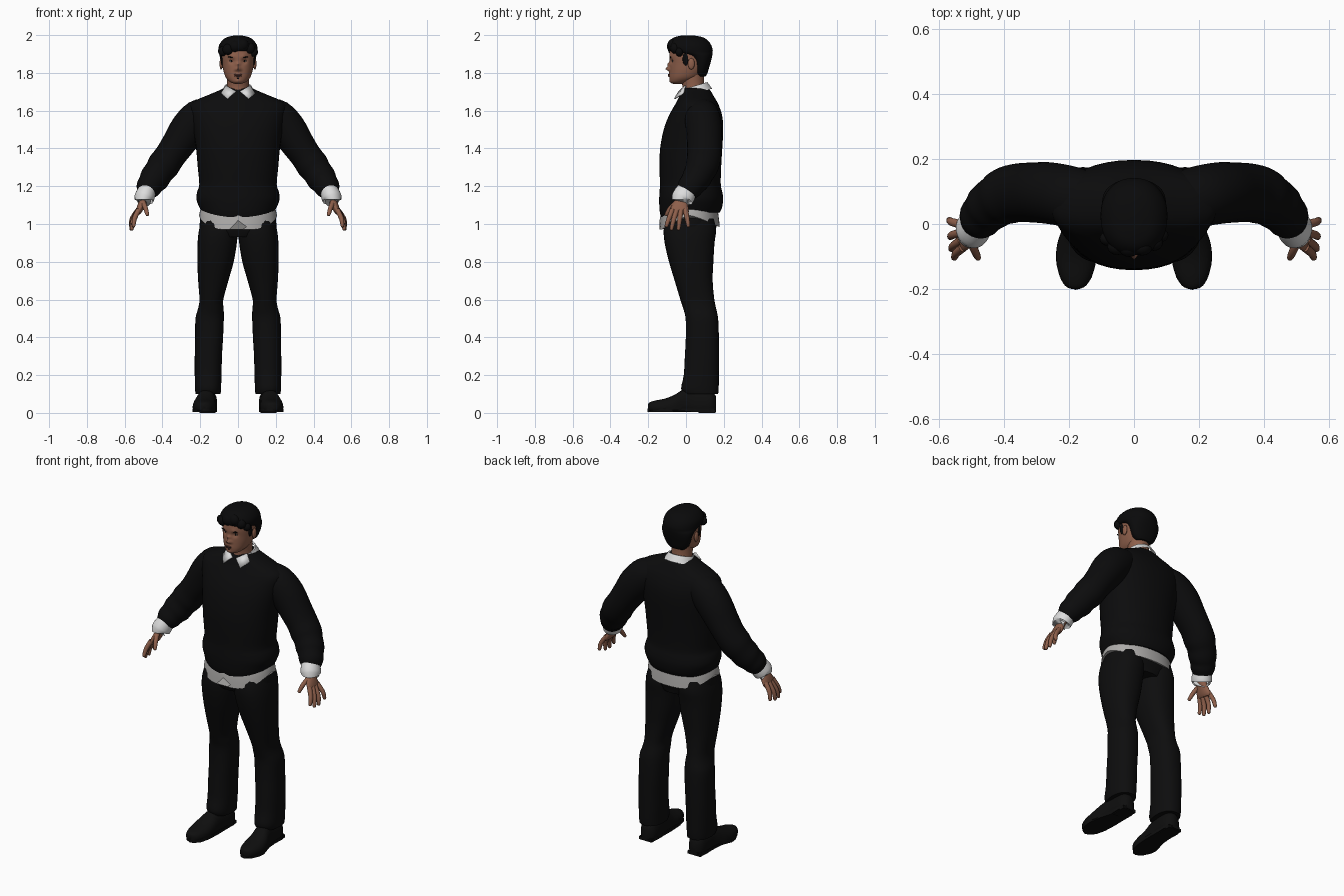
import bpy, bmesh, math
from mathutils import Vector


def material(name, rgb):
    m = bpy.data.materials.new(name)
    m.diffuse_color = (*rgb, 1)
    return m


KNIT = material("black knit", (0.0035, 0.0035, 0.0038))
CLOTH = material("black trouser cloth", (0.0040, 0.0040, 0.0042))
LEATHER = material("black leather", (0.0045, 0.0045, 0.0045))
HAIR = material("black hair", (0.0030, 0.0030, 0.0032))
WHITE = material("white shirt", (0.72, 0.72, 0.72))
GREY = material("shaded shirt", (0.42, 0.41, 0.40))
SKIN = material("skin", (0.27, 0.115, 0.070))
LIP = material("lip", (0.17, 0.060, 0.045))
EYE = material("eye white", (0.40, 0.36, 0.33))


def finish(bm, name, mat, mirror=False, angle=50):
    bmesh.ops.recalc_face_normals(bm, faces=bm.faces)
    me = bpy.data.meshes.new(name)
    bm.to_mesh(me)
    bm.free()
    me.materials.append(mat)
    ob = bpy.data.objects.new(name, me)
    bpy.context.collection.objects.link(ob)
    bpy.ops.object.select_all(action='DESELECT')
    ob.select_set(True)
    bpy.context.view_layer.objects.active = ob
    bpy.ops.object.shade_smooth_by_angle(angle=math.radians(angle))
    if mirror:
        ob.modifiers.new("mirror", 'MIRROR').use_mirror_merge = False
    return ob


def smooth_rows(rows, steps):
    """Catmull-Rom interpolation of section rows."""
    out, n = [], len(rows)
    for i in range(n - 1):
        a, b, c, d = (rows[max(0, min(n - 1, i + k))] for k in (-1, 0, 1, 2))
        for s in range(steps):
            t = s / steps
            out.append([0.5 * (2*q + (r - p)*t + (2*p - 5*q + 4*r - s_)*t*t
                               + (3*q - p - 3*r + s_)*t**3) for p, q, r, s_ in zip(a, b, c, d)])
    return out + [list(rows[-1])]


def loft(name, rows, mat, axis='path', sides=24, steps=3, power=2.0, caps=True,
         mirror=False, rule=None, angle=50):
    """Skin sections (x, y, z, radius a, radius b); axis fixes the section plane."""
    rows = smooth_rows(rows, steps)
    pts = [Vector(r[:3]) for r in rows]
    bm, rings = bmesh.new(), []
    for i, r in enumerate(rows):
        if axis == 'z':
            u, v = Vector((1, 0, 0)), Vector((0, 1, 0))
        elif axis == 'y':
            u, v = Vector((1, 0, 0)), Vector((0, 0, 1))
        else:
            t = (pts[min(i + 1, len(pts) - 1)] - pts[max(i - 1, 0)]).normalized()
            v = Vector((0, 1, 0))
            v = (v - t * v.dot(t)).normalized()
            u = t.cross(v)
        ring = []
        for k in range(sides):
            a = 2 * math.pi * k / sides
            c, s = math.cos(a), math.sin(a)
            c = math.copysign(abs(c) ** (2 / power), c)
            s = math.copysign(abs(s) ** (2 / power), s)
            p = pts[i] + u * c * max(r[3], .001) + v * s * max(r[4], .001)
            ring.append(bm.verts.new(rule(p, i, len(rows)) if rule else p))
        rings.append(ring)
    for lo, hi in zip(rings, rings[1:]):
        for k in range(sides):
            j = (k + 1) % sides
            bm.faces.new((lo[k], lo[j], hi[j], hi[k]))
    if caps:
        bm.faces.new(rings[0])
        bm.faces.new(rings[-1])
    return finish(bm, name, mat, mirror, angle)


def upright(rows, x=0):
    """(z, front y, back y, half width[, centre x]) to section rows."""
    return [((r[4] if len(r) > 4 else x), (r[1] + r[2]) / 2, r[0], r[3], (r[2] - r[1]) / 2)
            for r in rows]


def blob(name, loc, size, mat, mirror=False, tilt=0.0):
    bm = bmesh.new()
    bmesh.ops.create_uvsphere(bm, u_segments=16, v_segments=10, radius=1)
    for v in bm.verts:
        x, y, z = (v.co[i] * size[i] for i in range(3))
        v.co = Vector(loc) + Vector((x, y, z + x * tilt))
    return finish(bm, name, mat, mirror)


# Sweater body, hem dipping at the front
def hem(p, i, n):
    if p.z < 1.10 and p.y < 0:
        p.z -= 0.035 * (-p.y / 0.14) * (1.10 - p.z) / 0.04
    return p


loft("sweater_body", upright([
    (1.06, -.130, .178, .190), (1.085, -.140, .190, .203), (1.13, -.142, .197, .220),
    (1.17, -.140, .192, .216), (1.21, -.138, .184, .205), (1.30, -.140, .186, .213),
    (1.40, -.137, .192, .222), (1.50, -.118, .197, .238), (1.57, -.092, .192, .250),
    (1.625, -.062, .175, .255), (1.655, -.045, .160, .222), (1.68, -.034, .145, .165),
    (1.705, -.022, .130, .105), (1.72, -.012, .115, .075)]),
    KNIT, 'z', 40, 3, 2.2, rule=hem)

# Sleeves with bunched folds toward the wrist
loft("sleeve", [
    (.14, .075, 1.600, .075, .085), (.20, .085, 1.565, .098, .094), (.26, .095, 1.505, .098, .095),
    (.315, .097, 1.425, .088, .092), (.36, .096, 1.360, .082, .090), (.395, .086, 1.310, .085, .088),
    (.420, .072, 1.275, .078, .080), (.443, .054, 1.240, .079, .077), (.460, .036, 1.215, .069, .070),
    (.475, .018, 1.190, .066, .067), (.487, .002, 1.165, .051, .056)],
    KNIT, mirror=True)

# Shirt cuffs and tail
loft("shirt_cuff", [(.478, .010, 1.185, .046, .054), (.490, -.008, 1.155, .052, .059),
                    (.499, -.020, 1.132, .052, .059), (.499, -.020, 1.130, .042, .049)],
     WHITE, steps=2, mirror=True)


def tail(p, i, n):
    w = 1 - i / (n - 1)
    c = min(1, abs(p.y - .02) / .15)
    drop = (.075 if p.y < .02 else .058) * c ** 1.3
    if p.y < 0:
        drop *= min(1, .35 + abs(p.x) / .04)
    p.z -= w * drop
    return p


loft("shirt_tail", upright([(1.045, -.140, .179, .206), (1.075, -.132, .172, .200),
                            (1.10, -.120, .165, .190)]), GREY, 'z', 64, 2, 2.2, rule=tail)

# Trousers
loft("trouser_seat", upright([(.93, -.100, .145, .12), (.96, -.112, .152, .190),
                              (1.00, -.120, .164, .203), (1.09, -.120, .165, .190)]),
     CLOTH, 'z', 40, 3, 2.2)
loft("trouser_leg", upright([
    (.100, -.012, .170, .066, .158), (.130, -.026, .173, .069, .159), (.20, -.012, .174, .071, .158),
    (.30, -.006, .175, .072, .157), (.40, -.001, .174, .074, .153), (.50, -.002, .170, .075, .150),
    (.55, -.014, .160, .068, .144), (.60, -.030, .150, .063, .141), (.70, -.060, .141, .080, .131),
    (.80, -.090, .145, .096, .119), (.90, -.113, .151, .104, .110), (.97, -.118, .160, .102, .104),
    (1.03, -.105, .15, .09, .10)]), CLOTH, 'z', 28, 3, 2.3, mirror=True)


# Shoes with flat soles and a heel
def floor(p, i, n):
    p.z = max(p.z, .012)
    return p


loft("shoe_upper", [
    (.180, -.200, .030, .012, .018), (.180, -.190, .030, .032, .027), (.179, -.160, .030, .050, .036),
    (.178, -.110, .030, .062, .046), (.176, -.060, .034, .060, .062), (.170, -.020, .040, .053, .080),
    (.163, .030, .045, .048, .084), (.160, .090, .045, .050, .080), (.160, .135, .045, .045, .070),
    (.160, .160, .042, .022, .045)], LEATHER, 'y', 24, 3, 2.3, mirror=True, rule=floor)
bm = bmesh.new()
outline = [(.180, -.203), (.212, -.185), (.236, -.135), (.240, -.095), (.222, -.02), (.210, .05),
           (.212, .12), (.190, .160), (.140, .160), (.112, .12), (.113, .05), (.112, -.03),
           (.116, -.11), (.130, -.165), (.155, -.195)]
sole = bm.faces.new([bm.verts.new((x, y, .004 if y > 0 or y < -.02 else .010)) for x, y in outline])
up = bmesh.ops.extrude_face_region(bm, geom=[sole])
for v in up["geom"]:
    if isinstance(v, bmesh.types.BMVert):
        v.co.z = .022
finish(bm, "shoe_sole", LEATHER, True)
bm = bmesh.new()
bmesh.ops.create_cube(bm, size=1)
for v in bm.verts:
    v.co = Vector((.162 + v.co.x * .085, .110 + v.co.y * .09, .009 + v.co.z * .018))
finish(bm, "shoe_heel", LEATHER, True)

# Hands: palm, fingers and thumb
loft("palm", [(.490, -.008, 1.165, .022, .030), (.500, -.020, 1.125, .020, .031),
              (.513, -.030, 1.095, .020, .044), (.525, -.035, 1.068, .016, .050),
              (.530, -.037, 1.055, .010, .044)], SKIN, mirror=True)
fingers = {"index_finger": ((.526, -.072, 1.075), (.547, -.090, 1.030), (.553, -.104, .990)),
           "middle_finger": ((.530, -.050, 1.070), (.555, -.066, 1.020), (.562, -.077, .973)),
           "ring_finger": ((.531, -.027, 1.070), (.559, -.034, 1.020), (.565, -.040, .973)),
           "little_finger": ((.528, -.003, 1.075), (.560, .006, 1.030), (.568, .012, .990)),
           "thumb": ((.503, -.050, 1.115), (.490, -.082, 1.085), (.480, -.104, 1.050))}
for name, (a, b, c) in fingers.items():
    tip = Vector(c) + (Vector(c) - Vector(b)).normalized() * .007
    loft(name, [(*a, .014, .014), (*b, .0125, .0125), (*c, .0095, .0095), (*tip, .003, .003)],
         SKIN, sides=12, mirror=True)

# Neck and shirt collar, open at the throat
loft("neck", upright([(1.66, -.025, .100, .062), (1.72, -.018, .098, .058),
                      (1.76, -.025, .095, .058), (1.80, -.03, .095, .060)]), SKIN, 'z')


def collar(p, i, n):
    p.z += (p.y - .05) * .30
    if p.y < 0 and abs(p.x) < .045:
        p.z -= .028 * (1 - abs(p.x) / .045)
    return p


loft("collar_band", upright([(1.690, -.034, .138, .090), (1.710, -.026, .126, .080),
                             (1.732, -.020, .113, .071), (1.730, -.014, .105, .062)]),
     WHITE, 'z', 48, 2, caps=False, rule=collar)
bm = bmesh.new()
wing = [(.010, -.034, 1.700), (.055, -.058, 1.660), (.088, -.012, 1.690), (.062, .000, 1.730)]
bm.faces.new([bm.verts.new(p) for p in wing])
ob = finish(bm, "collar_wing", WHITE, True)
ob.modifiers.new("thickness", 'SOLIDIFY').thickness = .007

# Head, with soft pushes (centre, radius, y offset) shaping the face
pushes = [((0, 1.822), .011, -.023), ((0, 1.845), .010, -.013), ((.013, 1.816), .008, -.006),
          ((-.013, 1.816), .008, -.006), ((.033, 1.863), .014, .010), ((-.033, 1.863), .014, .010),
          ((.030, 1.886), .013, -.004), ((-.030, 1.886), .013, -.004), ((0, 1.787), .016, -.006),
          ((0, 1.773), .008, .004), ((0, 1.757), .013, -.004)]


def face(p, i, n):
    if p.y < -.02:
        p.y += sum(d * math.exp(-((p.x - x) ** 2 + (p.z - z) ** 2) / (r * r))
                   for (x, z), r, d in pushes)
    return p


head = loft("head", upright([
    (1.742, -.068, -.02, .018), (1.752, -.082, .020, .042), (1.775, -.086, .070, .064),
    (1.81, -.086, .100, .077), (1.85, -.086, .118, .084), (1.89, -.088, .125, .088),
    (1.93, -.082, .122, .087), (1.96, -.060, .10, .070), (1.98, -.020, .06, .030)]),
    SKIN, 'z', 80, 7, 2.15, rule=face)
skin_points = [v.co.copy() for v in head.data.vertices if v.co.y < 0]


def on_face(x, z, out=0.0):
    p = min(skin_points, key=lambda q: (q.x - x) ** 2 + (q.z - z) ** 2)
    return (x, p.y - out, z)


blob("eye", on_face(.033, 1.862, -.003), (.012, .006, .0052), EYE, True)
blob("iris", on_face(.033, 1.862, .0005), (.0048, .0035, .0048), HAIR, True)
blob("eyelash", on_face(.033, 1.868, -.001), (.014, .004, .0018), HAIR, True)
blob("eyebrow", on_face(.035, 1.882, -.001), (.019, .004, .0032), HAIR, True, .12)
blob("upper_lip", on_face(0, 1.791, -.001), (.022, .004, .0035), LIP)
blob("lower_lip", on_face(0, 1.783, -.001), (.018, .005, .004), LIP)
blob("mouth_line", on_face(0, 1.787, .0015), (.020, .0025, .0012), HAIR)
blob("chin_tuft", on_face(0, 1.770, -.001), (.006, .003, .004), HAIR)
blob("ear", (.089, .028, 1.848), (.009, .018, .030), SKIN, True)

# Hair: swept cap, fringe locks and sideburns
loft("hair_cap", upright([
    (1.782, .060, .104, .048), (1.80, .045, .114, .068), (1.83, .040, .123, .082),
    (1.865, .030, .133, .092), (1.893, -.005, .139, .098), (1.908, -.070, .141, .101),
    (1.925, -.093, .141, .103), (1.95, -.095, .132, .099), (1.975, -.080, .112, .080),
    (1.990, -.058, .085, .055), (1.998, -.02, .04, .02)]), HAIR, 'z', 40, 3, 2.15)
for k, (x, y, z, s) in enumerate([(-.080, -.045, 1.915, .026), (-.052, -.070, 1.925, .030),
                                  (-.015, -.074, 1.940, .032), (.025, -.070, 1.948, .032),
                                  (.060, -.058, 1.930, .029), (.082, -.035, 1.910, .024)]):
    blob(f"fringe_lock_{k + 1}", (x, y, z), (s, s * .85, s), HAIR)
blob("sideburn", (.083, -.002, 1.875), (.008, .016, .036), HAIR, True)
